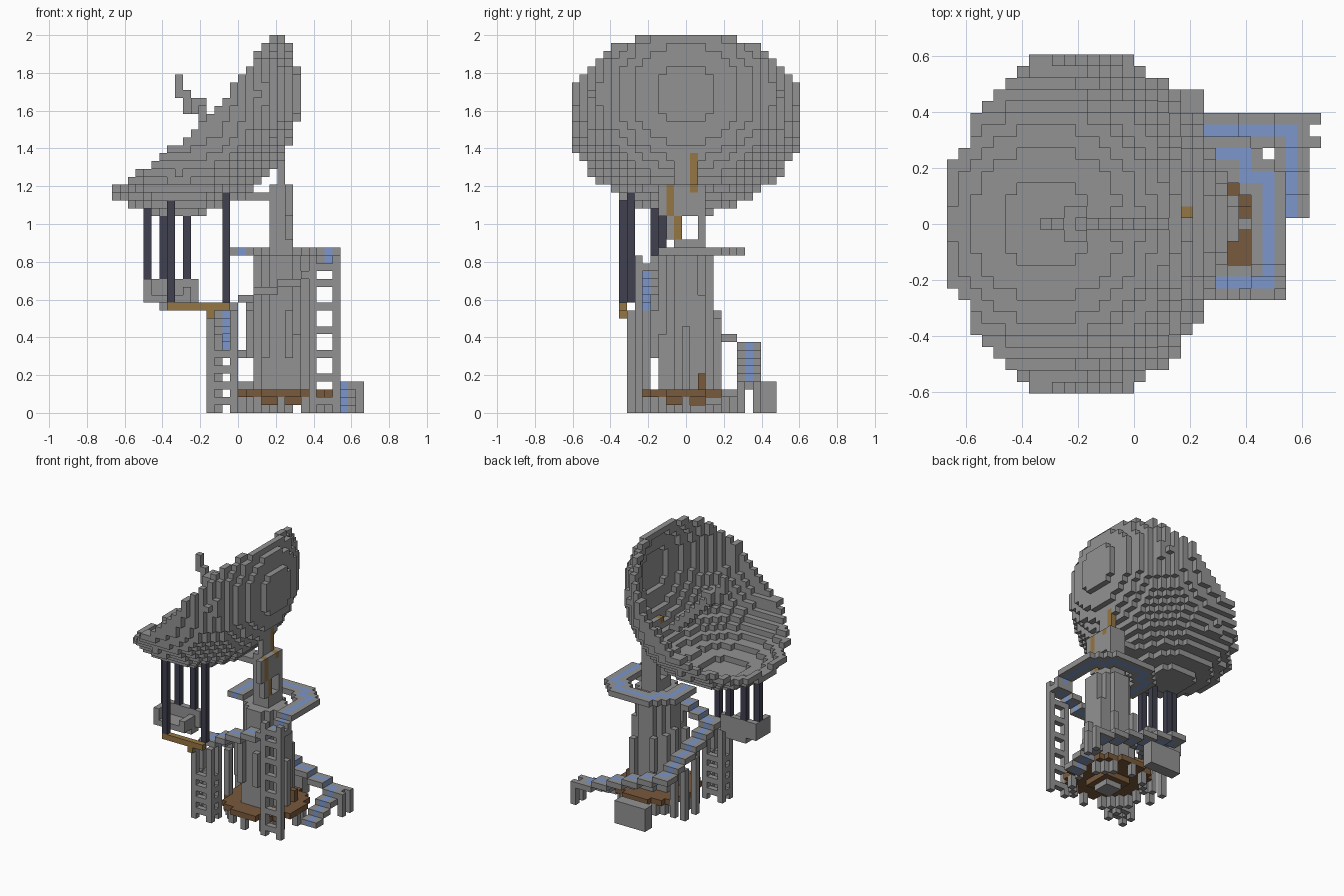
import bpy
import random
from mathutils import Vector

random.seed(4)
if "Cube" in bpy.data.objects:
    bpy.data.objects.remove(bpy.data.objects["Cube"], do_unlink=True)

U = 1 / 24                        # block size
ORIGIN = Vector((-16, -14.5, 0))  # block grid corner


def material(name, rgb):
    m = bpy.data.materials.new(name)
    m.use_nodes = True
    m.diffuse_color = (*rgb, 1)
    m.node_tree.nodes["Principled BSDF"].inputs["Base Color"].default_value = (*rgb, 1)
    return m


COLOURS = {
    "grey": material("stone_grey", (0.29, 0.29, 0.29)),
    "blue": material("carpet_blue", (0.2, 0.31, 0.6)),
    "brown": material("wood_brown", (0.19, 0.1, 0.045)),
    "gold": material("plank_gold", (0.3, 0.18, 0.055)),
    "dark": material("post_dark", (0.052, 0.052, 0.08)),
}
DIRECTIONS = [Vector(d) for d in
              ((1, 0, 0), (-1, 0, 0), (0, 1, 0), (0, -1, 0), (0, 0, 1), (0, 0, -1))]


def build(name, cells):
    """Turn a dictionary of block cells into one mesh of exposed faces."""
    verts, faces, slots = {}, [], []
    used = sorted(set(cells.values()))
    for cell, colour in cells.items():
        for n in DIRECTIONS:
            if tuple(int(c + d) for c, d in zip(cell, n)) in cells:
                continue
            a = Vector((abs(n.y) + abs(n.z), abs(n.x), 0)) / 2
            b = n.cross(a)
            mid = Vector(cell) + Vector((0.5, 0.5, 0.5)) + n / 2
            ring = [mid + a + b, mid - a + b, mid - a - b, mid + a - b]
            faces.append([verts.setdefault(tuple(round(c) for c in p), len(verts))
                          for p in ring])
            slots.append(used.index(colour))
    mesh = bpy.data.meshes.new(name)
    mesh.from_pydata([(Vector(v) + ORIGIN) * U for v in verts], [], faces)
    for colour in used:
        mesh.materials.append(COLOURS[colour])
    mesh.polygons.foreach_set("material_index", slots)
    ob = bpy.data.objects.new(name, mesh)
    bpy.context.collection.objects.link(ob)


def box(cells, x, y, z, colour="grey"):
    """Fill inclusive block ranges."""
    for i in range(x[0], x[1] + 1):
        for j in range(y[0], y[1] + 1):
            for k in range(z[0], z[1] + 1):
                cells[i, j, k] = colour


def disc(cells, cx, cy, r, z, colour="grey"):
    n = int(r)
    for i in range(-n, n + 1):
        for j in range(-n, n + 1):
            if i * i + j * j <= r * r:
                box(cells, (cx + i, cx + i), (cy + j, cy + j), z, colour)


# Dish: hollow ball cut by a slightly sagging slanted rim
dish = {}
for dx in range(-8, 16):
    for dy in range(-14, 15):
        for dz in range(-15, 8):
            rim = -6.7 + 2.9 * (abs(dx + dz) / 20) ** 1.5
            dist = dx * dx + 0.97 * dy * dy + dz * dz
            if 14.5 ** 2 < dist <= 15.5 ** 2 and dz - dx <= rim:
                dish[8 + dx, 14 + dy, 40 + dz] = "grey"
dish[21, 15, 32] = "gold"
build("dish", dish)

# Receiver at the focus with its stepped arm
feed = {}
box(feed, (8, 8), (14, 14), (40, 42))
for s in range(1, 10):
    box(feed, (8 + s, 9 + s), (14, 14), (40 - s, 40 - s))
for j in (13, 15):
    box(feed, (10, 10), (j, j), (38, 39))
    feed[11, j, 39] = "grey"
box(feed, (9, 9), (14, 14), (38, 40))
build("receiver_arm", feed)

# Pole under the dish, with an opening and plank steps set into it
pole = {}
box(pole, (20, 22), (13, 16), (20, 28))
box(pole, (21, 21), (13, 15), (29, 31))
box(pole, (14, 19), (13, 15), (27, 27))
for i in range(20, 23):
    for j in (14, 15):
        for k in range(22, 25):
            del pole[i, j, k]
box(pole, (22, 22), (13, 13), (22, 24), "gold")
box(pole, (22, 22), (12, 12), (22, 24))
box(pole, (22, 22), (12, 12), (25, 28), "gold")
box(pole, (22, 22), (11, 11), (25, 28))
box(pole, (22, 22), (15, 15), (28, 28), "gold")
box(pole, (21, 21), (15, 15), (29, 31), "gold")
pole[20, 15, 32] = "gold"
build("pole", pole)

# Tower core with uneven hanging buttresses
core = {}
disc(core, 21, 14, 3.2, (3, 19))
disc(core, 21, 14, 1.5, (0, 0))
for dx, dy in ((4, 0), (2, 4), (2, -3), (3, 2), (-2, -3), (-3, 2)):
    box(core, (21 + dx, 21 + dx), (14 + dy, 14 + dy), (3, random.randint(9, 15)))
for dx, dy in ((-4, 1), (-4, -2), (-2, 4), (1, -4), (-2, -4)):
    box(core, (21 + dx, 21 + dx), (14 + dy, 14 + dy), (7, random.randint(12, 15)))
build("tower_core", core)

# Round wooden floor on stub feet
floor = {}
disc(floor, 21, 14, 6.5, (2, 2), "brown")
disc(floor, 21, 14, 2.9, (1, 1), "brown")
box(floor, (25, 25), (16, 16), (3, 4), "brown")
build("wooden_floor", floor)
feet = {}
for side in (-1, 1):
    for dx, dy in ((6, 0), (0, 6), (4, 4), (4, -4), (5, 3), (3, 5), (-3, 5), (5, -3)):
        x, y = 21 + side * dx, 14 + side * dy
        box(feet, (x, x), (y, y), (0, 1))
build("floor_feet", feet)


def walkway(name, path):
    """Carpeted three-block-wide path through (x, y, z) turning points."""
    cells = {}
    for i, j, k in path[1:-1]:
        for a in (-1, 0, 1):
            for b in (-1, 0, 1):
                if a * b == 0 or name == "stairs":
                    cells[i + a, j + b, k] = "grey"
    for p, q in zip(path, path[1:]):
        n = max(abs(q[0] - p[0]), abs(q[1] - p[1]))
        side = (0, 1) if p[1] == q[1] else (1, 0)
        for s in range(n + 1):
            i, j, k = (round(a + (b - a) * s / n) for a, b in zip(p, q))
            cells[i, j, k] = "blue"
            for t in (-1, 1):
                cells.setdefault((i + side[0] * t, j + side[1] * t, k), "grey")
    build(name, cells)


walkway("stairs", [(29, 15, 0), (29, 22, 3), (14, 22, 8), (14, 9, 13), (27, 9, 18),
                   (27, 10, 19)])
walkway("ring_balcony", [(27, 11, 20), (27, 18, 20), (25, 18, 20), (25, 20, 20),
                         (18, 20, 20), (18, 18, 20), (16, 18, 20), (16, 13, 20)])

# Stair legs and the back wall
legs = {}
for j in (21, 23):
    box(legs, (31, 31), (j, j), (0, 3))
for i, j, h in ((13, 18, 8), (15, 18, 8), (13, 15, 9), (15, 12, 10)):
    box(legs, (i, i), (j, j), (0, h))
build("stair_legs", legs)
wall = {}
box(wall, (16, 21), (24, 25), (0, 3))
build("back_wall", wall)


def frame(name, x, y, top, gap, rung_top):
    """Corner posts joined by rungs."""
    cells = {}
    for i in range(x[0], x[1] + 1):
        for j in range(y[0], y[1] + 1):
            ends = (i in x) + (j in y)
            for k in range(top + 1):
                if ends == 2 or (ends == 1 and k % gap == 1 and k <= rung_top):
                    cells[i, j, k] = "grey"
    build(name, cells)


frame("front_ladder", (25, 28), (8, 8), 19, 3, 18)
frame("side_frame", (12, 15), (7, 9), 12, 2, 7)

# Hanging gangway and open box on dark posts
gangway = {}
box(gangway, (7, 14), (6, 6), (13, 13), "gold")
box(gangway, (12, 12), (6, 6), (12, 12), "gold")
build("gangway", gangway)
crate = {}
box(crate, (4, 9), (8, 11), (14, 14))
box(crate, (4, 10), (11, 11), (14, 16))
box(crate, (4, 4), (8, 11), (15, 16))
box(crate, (6, 9), (10, 11), (13, 13))
box(crate, (9, 9), (8, 10), (15, 15))
build("hanging_box", crate)
posts = {}
for i, j, low, high in ((7, 6, 14, 26), (14, 7, 14, 27),
                        (4, 10, 17, 25), (6, 11, 17, 25), (9, 11, 17, 25)):
    box(posts, (i, i), (j, j), (low, high), "dark")
build("hanging_posts", posts)
